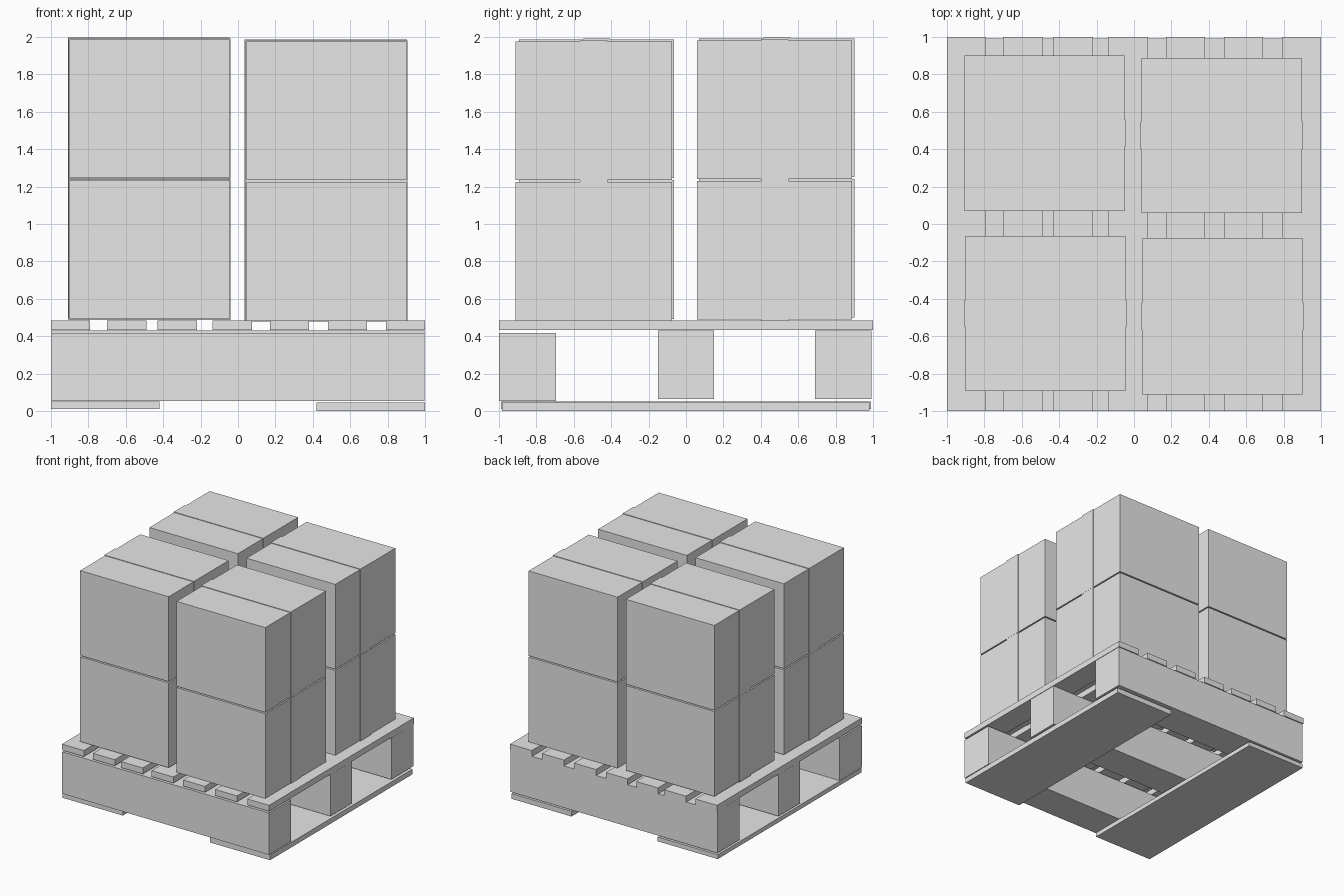
import bpy
import bmesh
from mathutils import Matrix, Vector

cube = bpy.data.objects.get("Cube")
if cube:
    bpy.data.objects.remove(cube, do_unlink=True)

grey = bpy.data.materials.new("plain_grey")
grey.use_nodes = True
grey.diffuse_color = (0.8, 0.8, 0.8, 1)
grey.node_tree.nodes["Principled BSDF"].inputs["Base Color"].default_value = (0.8, 0.8, 0.8, 1)


def blocks(name, *spans):
    """One object made of cuboids, each given as x, y and z spans."""
    bm = bmesh.new()
    for span in spans:
        low = Vector([s[0] for s in span])
        high = Vector([s[1] for s in span])
        place = Matrix.Translation((low + high) / 2) @ Matrix.Diagonal((*(high - low), 1))
        bmesh.ops.create_cube(bm, size=1, matrix=place)
    mesh = bpy.data.meshes.new(name)
    bm.to_mesh(mesh)
    bm.free()
    mesh.materials.append(grey)
    obj = bpy.data.objects.new(name, mesh)
    bpy.context.collection.objects.link(obj)
    return obj


# Pallet: wide bottom boards, cross beams, top slats
blocks("bottom_board_right", ((-1, -0.42), (-0.99, 0.99), (0.012, 0.05)))
blocks("bottom_board_left", ((0.42, 1), (-0.985, 0.98), (0, 0.045)))

beams = {
    "front": ((-1, -0.695), (0.053, 0.418)),
    "middle": ((-0.15, 0.15), (0.065, 0.43)),
    "back": ((0.69, 0.993), (0.065, 0.43)),
}
for side, (y, z) in beams.items():
    blocks("beam_" + side, ((-0.998, 0.998), y, z))

slat_centres = (-0.895, -0.595, -0.325, -0.03, 0.275, 0.585, 0.895)
for i, x in enumerate(slat_centres):
    blocks(f"top_slat_{i + 1}", ((x - 0.105, x + 0.105), (-1, 1), (0.432, 0.485)))

# Cartons: x span, y span, base height of each stack
stacks = {
    "front_right": ((-0.9, -0.045), (-0.893, -0.065), 0.493),
    "front_left": ((0.045, 0.902), (-0.912, -0.076), 0.484),
    "back_right": ((-0.905, -0.05), (0.07, 0.902), 0.5),
    "back_left": ((0.04, 0.898), (0.06, 0.888), 0.489),
}
HEIGHT, STEP, TAPE, HALF = 0.741, 0.752, 0.005, 0.073

for stack, (x, y, base) in stacks.items():
    for level, label in enumerate(("lower", "upper")):
        z = (base + level * STEP, base + level * STEP + HEIGHT)
        blocks(f"carton_{label}_{stack}", (x, y, z))

        # Packing tape looped round the carton
        mid = sum(y) / 2
        band = (mid - HALF, mid + HALF)
        outer = (x[0] - TAPE, x[1] + TAPE)
        blocks(
            f"tape_{label}_{stack}",
            (outer, band, (z[1], z[1] + TAPE)),
            (outer, band, (z[0] - TAPE, z[0])),
            ((outer[0], x[0]), band, z),
            ((x[1], outer[1]), band, z),
        )
